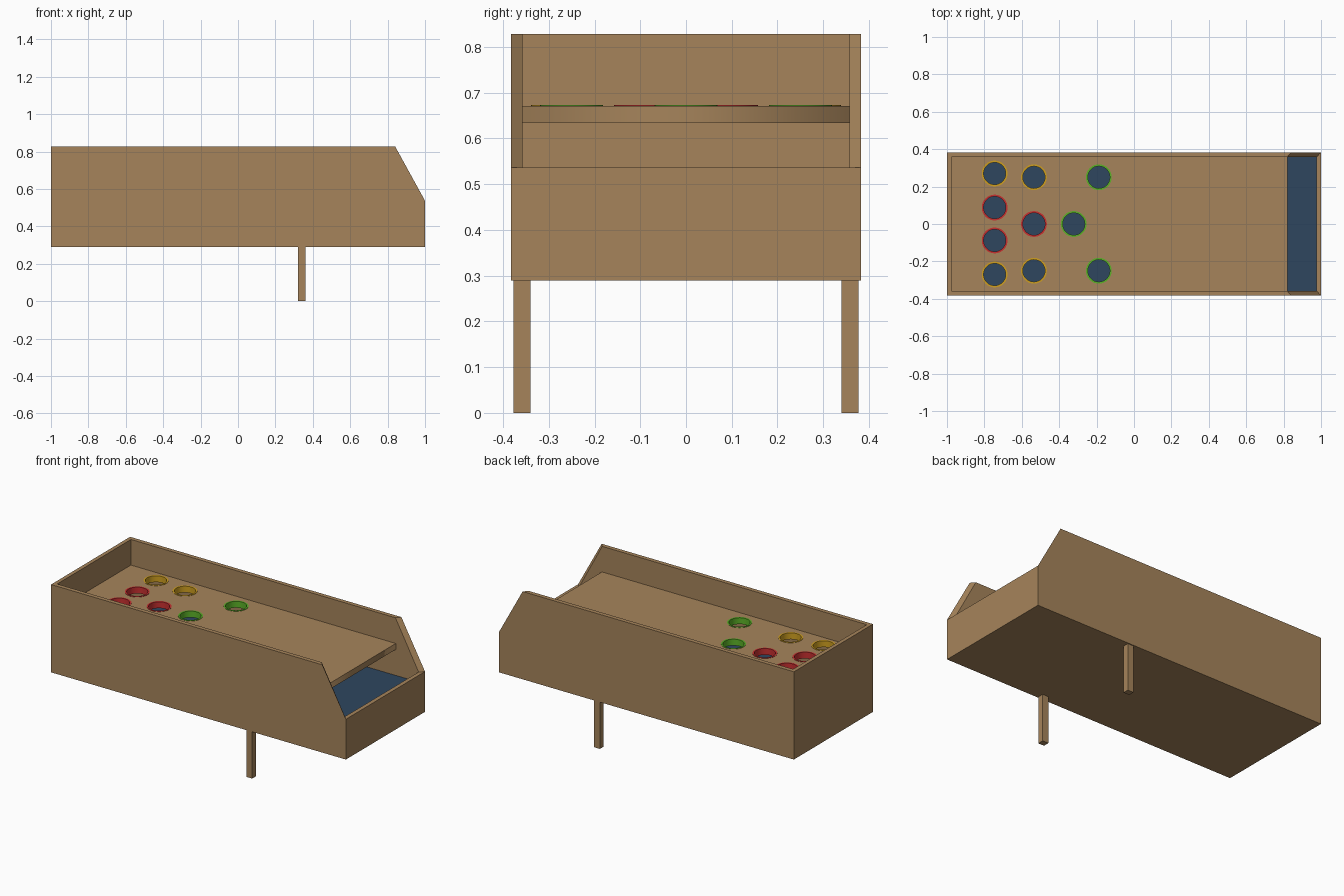
import bpy, bmesh, math

if "Cube" in bpy.data.objects:
    bpy.data.objects.remove(bpy.data.objects["Cube"])


def material(name, srgb):
    m = bpy.data.materials.new(name)
    lin = [((c / 255 + 0.055) / 1.055) ** 2.4 for c in srgb]
    m.diffuse_color = (*lin, 1)
    m.use_nodes = True
    m.node_tree.nodes["Principled BSDF"].inputs["Base Color"].default_value = m.diffuse_color
    return m


WOOD = material("wood", (166, 132, 91))
NAVY = material("navy", (46, 70, 95))
YELLOW = material("yellow", (208, 160, 32))
RED = material("red", (200, 48, 48))
GREEN = material("green", (92, 178, 40))


def add(name, bm, mat):
    bmesh.ops.recalc_face_normals(bm, faces=bm.faces)
    me = bpy.data.meshes.new(name)
    bm.to_mesh(me)
    bm.free()
    me.materials.append(mat)
    ob = bpy.data.objects.new(name, me)
    bpy.context.collection.objects.link(ob)
    return ob


def box(name, lo, hi, mat):
    bm = bmesh.new()
    bmesh.ops.create_cube(bm, size=1)
    for v in bm.verts:
        v.co = [(a + b) / 2 + c * (b - a) for a, b, c in zip(lo, hi, v.co)]
    return add(name, bm, mat)


def circle(r, n=32):
    return [(r * math.cos(2 * math.pi * i / n), r * math.sin(2 * math.pi * i / n)) for i in range(n)]


# Cabinet: outer and inner side profiles (floor first), joined by a rim
OUTER = [(-1, 0.29), (1, 0.29), (1, 0.537), (0.84, 0.828), (-1, 0.828)]
INNER = [(-0.976, 0.314), (0.975, 0.314), (0.975, 0.537), (0.818, 0.828), (-0.976, 0.828)]
bm = bmesh.new()
shell = []
for profile, w in ((OUTER, 0.383), (INNER, 0.357)):
    near, far = [[bm.verts.new((x, y, z)) for x, z in profile] for y in (-w, w)]
    bm.faces.new(near)
    bm.faces.new(far)
    for i in (0, 1, 4):  # floor, low end, high end
        j = (i + 1) % 5
        bm.faces.new((near[i], near[j], far[j], far[i]))
    # open rim loop
    shell.append([near[2], near[3], near[4], far[4], far[3], far[2]])
for i in range(6):
    j = (i + 1) % 6
    bm.faces.new((shell[0][i], shell[0][j], shell[1][j], shell[1][i]))
add("cabinet", bm, WOOD)

# Ball return floor under the play board
box("return_floor", (-0.976, -0.357, 0.467), (0.975, 0.357, 0.475), NAVY)

# Legs
for s, side in ((-1, "front"), (1, "back")):
    ys = sorted((s * 0.34, s * 0.377))
    box(side + "_leg", (0.32, ys[0], 0), (0.36, ys[1], 0.3), WOOD)

# Score holes
HOLES = [(-0.745, 0.27, YELLOW), (-0.745, -0.27, YELLOW),
         (-0.535, 0.25, YELLOW), (-0.535, -0.25, YELLOW),
         (-0.745, 0.088, RED), (-0.745, -0.088, RED), (-0.535, 0, RED),
         (-0.322, 0, GREEN), (-0.188, 0.25, GREEN), (-0.188, -0.25, GREEN)]
R_OUT, R_IN, Z0, Z1 = 0.069, 0.059, 0.634, 0.671

# Play board: filled outline with round holes, given thickness
cu = bpy.data.curves.new("play_board", 'CURVE')
cu.dimensions = '2D'
cu.fill_mode = 'BOTH'
cu.extrude = (Z1 - Z0) / 2
outline = [(-0.976, -0.357), (0.82, -0.357), (0.82, 0.357), (-0.976, 0.357)]
loops = [outline] + [[(x + a, y + b) for a, b in circle(R_OUT - 0.001)] for x, y, _ in HOLES]
for pts in loops:
    sp = cu.splines.new('POLY')
    sp.points.add(len(pts) - 1)
    for p, (x, y) in zip(sp.points, pts):
        p.co = (x, y, 0, 1)
    sp.use_cyclic_u = True
cu.materials.append(WOOD)
board = bpy.data.objects.new("play_board", cu)
board.location.z = (Z0 + Z1) / 2
bpy.context.collection.objects.link(board)
bpy.context.view_layer.objects.active = board
board.select_set(True)
bpy.ops.object.convert(target='MESH')
board.select_set(False)

# Coloured hole rings: square section spun round
for k, (cx, cy, mat) in enumerate(HOLES):
    bm = bmesh.new()
    section = [(R_IN, Z0), (R_OUT, Z0), (R_OUT, Z1 + 0.002), (R_IN, Z1 + 0.002)]
    rings = [[bm.verts.new((cx + a, cy + b, z)) for a, b in circle(r)] for r, z in section]
    for i in range(4):
        a, b = rings[i], rings[(i + 1) % 4]
        for n in range(32):
            m = (n + 1) % 32
            bm.faces.new((a[n], a[m], b[m], b[n]))
    ring = add("hole_ring_%d" % (k + 1), bm, mat)
    bpy.context.view_layer.objects.active = ring
    ring.select_set(True)
    bpy.ops.object.shade_smooth_by_angle(angle=math.radians(30))
    ring.select_set(False)
